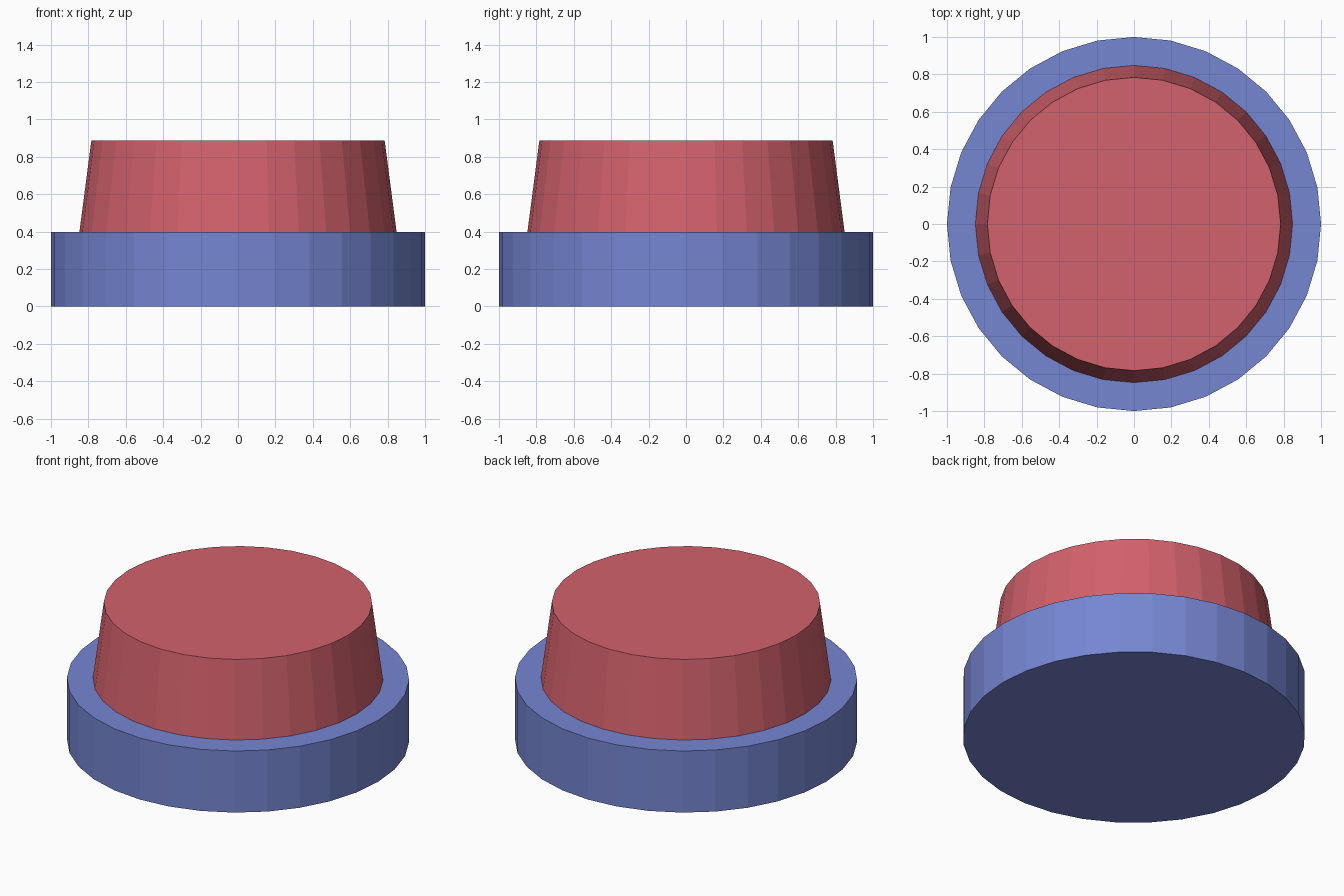
import bpy

if "Cube" in bpy.data.objects:
    bpy.data.objects.remove(bpy.data.objects["Cube"])

SIDES = 32


def tapered_disc(name, r_bottom, r_top, z_bottom, z_top, colour):
    bpy.ops.mesh.primitive_cone_add(
        vertices=SIDES, radius1=r_bottom, radius2=r_top,
        depth=z_top - z_bottom, location=(0, 0, (z_bottom + z_top) / 2))
    obj = bpy.context.object
    obj.name = name
    mat = bpy.data.materials.new(name + "_colour")
    mat.diffuse_color = colour
    mat.use_nodes = True
    mat.node_tree.nodes["Principled BSDF"].inputs["Base Color"].default_value = mat.diffuse_color
    obj.data.materials.append(mat)
    return obj


# Wide housing at the bottom
tapered_disc("button_base", 1.0, 1.0, 0.0, 0.397, (0.18, 0.24, 0.65, 1))

# Tapered push cap on top
tapered_disc("button_cap", 0.848, 0.784, 0.397, 0.887, (0.65, 0.12, 0.15, 1))
